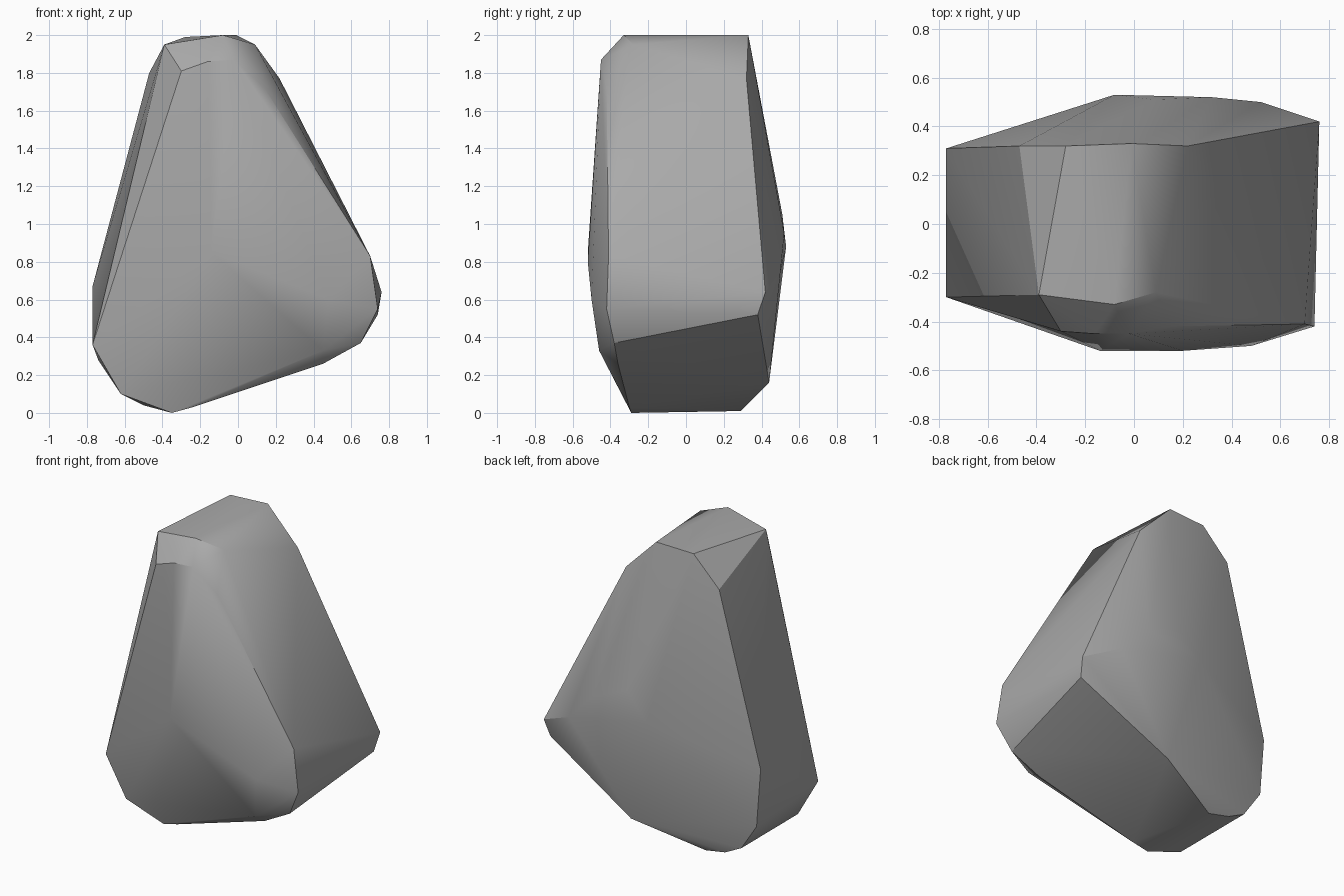
import bpy
import bmesh
import math

# Remove only the default object
default_object = bpy.data.objects.get("Cube")
if default_object:
    bpy.data.objects.remove(default_object, do_unlink=True)

# Corner loops of the boulder, in hundredths of a unit (x, y, z)
front_rim = [
    (-39, -29, 195), (-8, -33, 200), (9, -28, 195), (14, -42, 172),
    (70, -41, 83), (74, -42, 55), (65, -38, 37), (45, -36, 26),
    (-24, -30, 3), (-35, -29, 0), (-62, -30, 10), (-77, -30, 36),
]
back_rim = [
    (-47, 32, 180), (-28, 32, 199), (-1, 33, 200), (22, 32, 177),
    (76, 42, 64), (74, 38, 52), (10, 44, 16), (-35, 29, 1),
    (-50, 30, 4), (-62, 30, 10), (-74, 31, 28), (-77, 31, 67),
]

# Shallow swellings on the two broad faces
front_swell = [
    (-30, -44, 181), (-16, -45, 186), (-2, -45, 187),
    (-14, -52, 85), (20, -52, 80), (48, -50, 60), (45, -46, 33),
]
back_swell = [(-8, 53, 88), (32, 52, 95), (52, 50, 75), (8, 51, 105)]


def make_material(name, shade):
    """Plain flat material for both viewport and render."""
    material = bpy.data.materials.new(name)
    material.use_nodes = True
    colour = (shade, shade, shade, 1)
    material.diffuse_color = colour
    shader = material.node_tree.nodes["Principled BSDF"]
    shader.inputs["Base Color"].default_value = colour
    return material


def make_boulder(name, corners, material):
    """Wrap a faceted skin around the corner points."""
    mesh = bpy.data.meshes.new(name)
    bm = bmesh.new()
    for corner in corners:
        bm.verts.new([value / 100 for value in corner])
    hull = bmesh.ops.convex_hull(bm, input=bm.verts)
    buried = set(hull["geom_interior"] + hull["geom_unused"])
    loose = [item for item in buried if isinstance(item, bmesh.types.BMVert)]
    bmesh.ops.delete(bm, geom=loose, context="VERTS")
    bmesh.ops.recalc_face_normals(bm, faces=bm.faces)
    bm.to_mesh(mesh)
    bm.free()
    mesh.materials.append(material)
    boulder = bpy.data.objects.new(name, mesh)
    bpy.context.collection.objects.link(boulder)
    return boulder


stone = make_material("stone_grey", 0.4)
boulder = make_boulder(
    "boulder", front_rim + back_rim + front_swell + back_swell, stone
)

# Soft broad faces, crisp rims
bpy.ops.object.select_all(action="DESELECT")
boulder.select_set(True)
bpy.context.view_layer.objects.active = boulder
bpy.ops.object.shade_smooth_by_angle(angle=math.radians(30))
